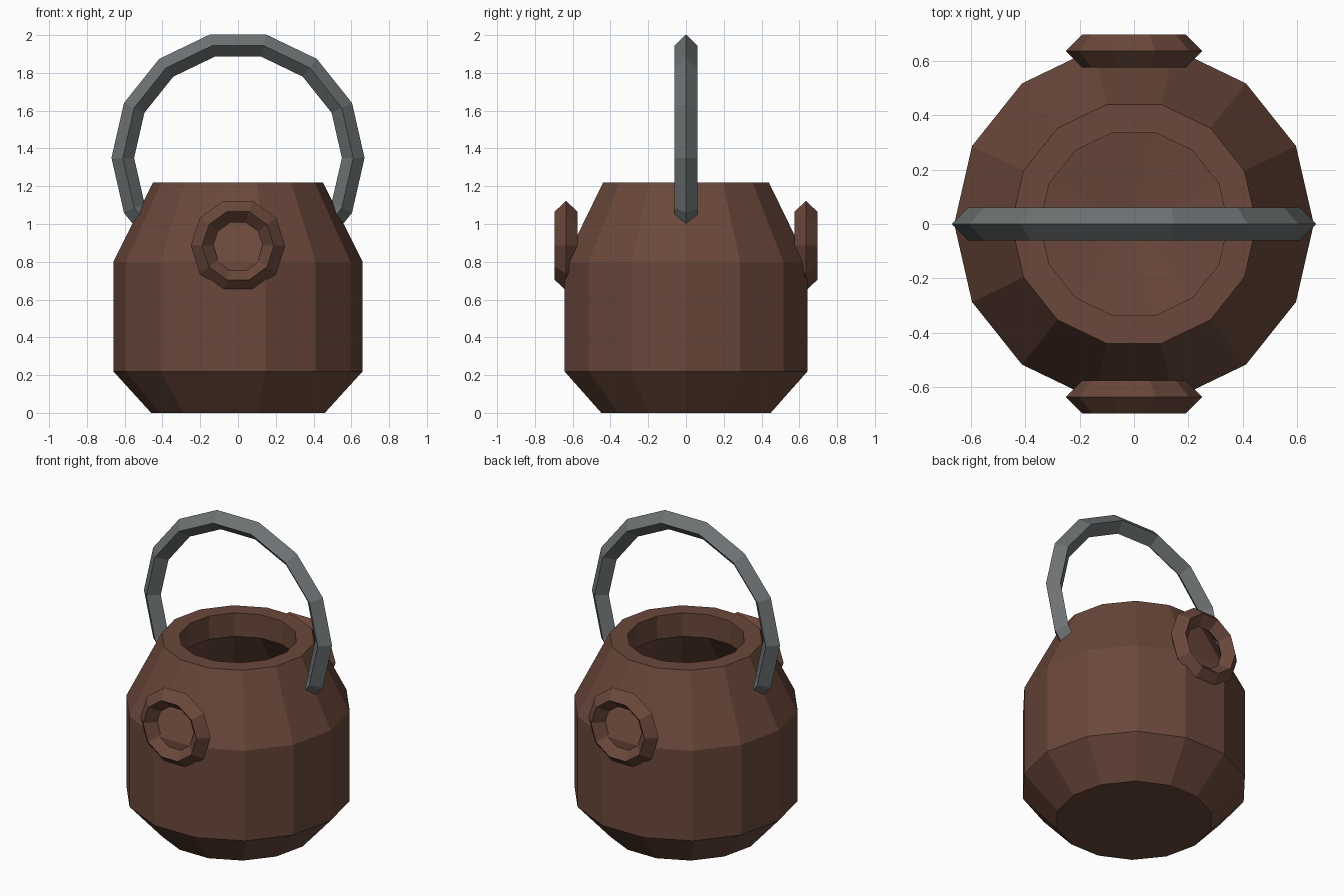
import bpy, bmesh
from math import sin, cos, pi, radians
from mathutils import Vector

cube = bpy.data.objects.get("Cube")
if cube:
    bpy.data.objects.remove(cube, do_unlink=True)


def material(name, color):
    m = bpy.data.materials.new(name)
    m.use_nodes = True
    m.diffuse_color = color
    m.node_tree.nodes["Principled BSDF"].inputs["Base Color"].default_value = color
    return m


brown = material("brown clay", (0.145, 0.064, 0.043, 1))
gray = material("gray iron", (0.155, 0.17, 0.175, 1))


def finish(name, bm, mat):
    bmesh.ops.recalc_face_normals(bm, faces=bm.faces)
    mesh = bpy.data.meshes.new(name)
    bm.to_mesh(mesh)
    bm.free()
    mesh.materials.append(mat)
    ob = bpy.data.objects.new(name, mesh)
    bpy.context.collection.objects.link(ob)
    return ob


def bridge(bm, rings, closed=False):
    """Join consecutive vertex rings with quads."""
    pairs = list(zip(rings, rings[1:]))
    if closed:
        pairs.append((rings[-1], rings[0]))
    for a, b in pairs:
        n = len(a)
        for i in range(n):
            j = (i + 1) % n
            bm.faces.new((a[i], a[j], b[j], b[i]))


def diamond_ring(bm, center, out, axis, r):
    """Diamond cross-section of a bent bar."""
    return [bm.verts.new(center + d * r) for d in (out, axis, -out, -axis)]


# Pot: outer wall, rim, neck, inner wall and a slightly dished floor
SIDES = 14
profile = [(0.46, 0), (0.66, 0.22), (0.66, 0.8), (0.45, 1.22), (0.345, 1.22),
           (0.345, 1.07), (0.56, 0.78), (0.56, 0.26), (0.42, 0.14)]
bm = bmesh.new()
rings = []
for r, z in profile:
    rings.append([bm.verts.new((r * cos(2 * pi * i / SIDES), r * sin(2 * pi * i / SIDES), z))
                  for i in range(SIDES)])
bridge(bm, rings)
bm.faces.new(rings[0])
floor_center = bm.verts.new((0, 0, 0.09))
floor = rings[-1]
for i in range(SIDES):
    bm.faces.new((floor[i], floor[(i + 1) % SIDES], floor_center))
finish("pot_body", bm, brown)

# Side rings on the front and back shoulders
Y = Vector((0, 1, 0))
for name, side in (("front_ring", -1), ("back_ring", 1)):
    bm = bmesh.new()
    mid = Vector((0, side * 0.635, 0.885))
    rings = []
    for i in range(10):
        a = 2 * pi * i / 10
        out = Vector((cos(a), 0, sin(a)))
        rings.append(diamond_ring(bm, mid + out * 0.19, out, Y, 0.06))
    bridge(bm, rings, closed=True)
    finish(name, bm, brown)

# Carrying handle: bent bar whose ends are buried in the shoulder
bm = bmesh.new()
step = 2 * pi / SIDES
hub = Vector((0, 0, 1.35))
spokes = [Vector((cos(i * step), 0, sin(i * step))) for i in range(-2, 10)]
spokes[0] = (spokes[0] + spokes[1]) / 2
spokes[-1] = (spokes[-1] + spokes[-2]) / 2
rings = [diamond_ring(bm, hub + s * 0.61, s, Y, 0.06) for s in spokes]
bridge(bm, rings)
bm.faces.new(rings[0])
bm.faces.new(rings[-1])
finish("handle", bm, gray)
